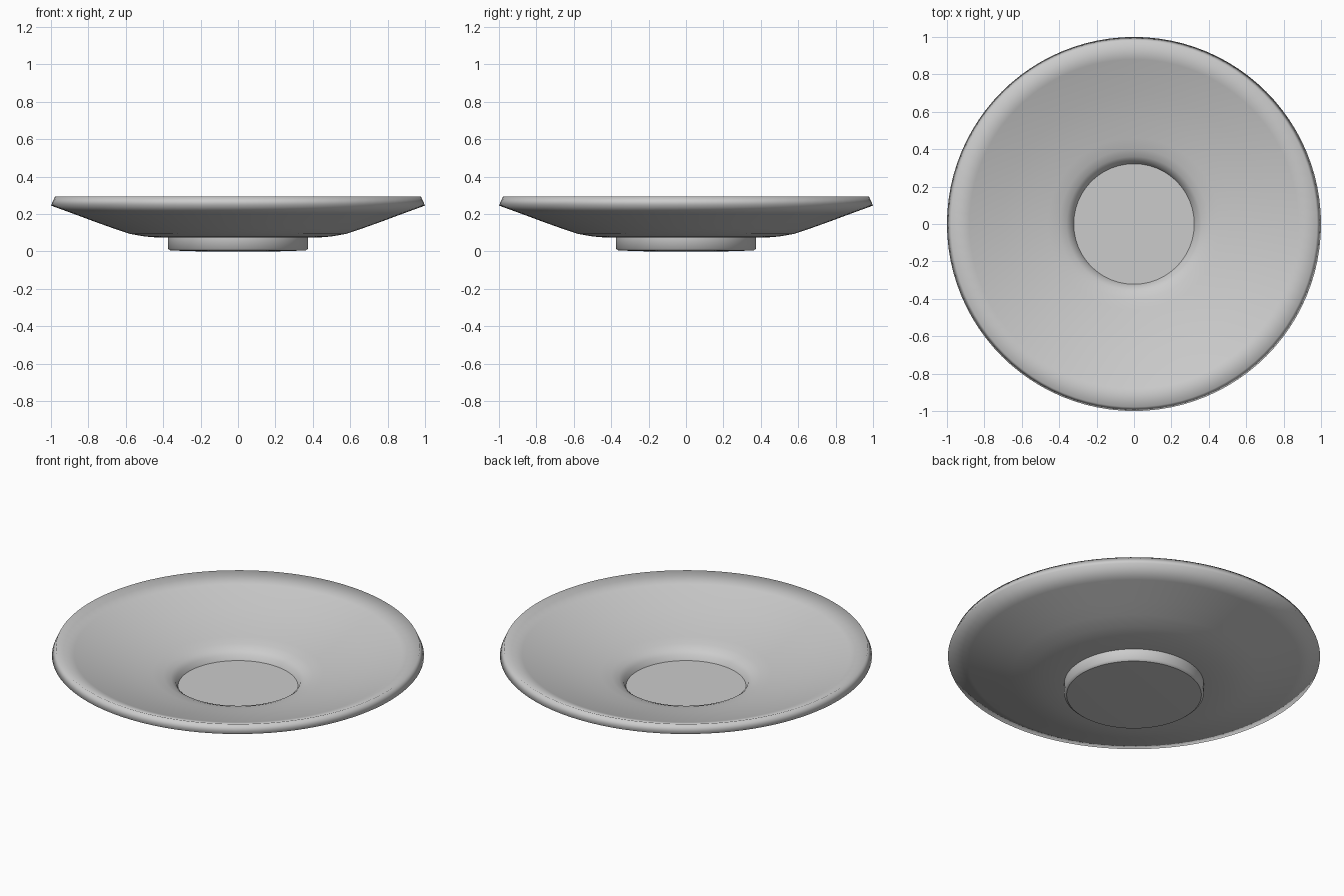
import bpy
import bmesh
import math

cube = bpy.data.objects.get("Cube")
if cube:
    bpy.data.objects.remove(cube, do_unlink=True)

SEGMENTS = 96

glaze = bpy.data.materials.new("light grey glaze")
glaze.use_nodes = True
GREY = (0.6, 0.6, 0.6, 1)
glaze.diffuse_color = GREY
glaze.node_tree.nodes["Principled BSDF"].inputs["Base Color"].default_value = GREY

# Radius and height, from the underside centre over the rim to the well
foot = [(0.2, 0.0), (0.362, 0.005), (0.375, 0.015), (0.375, 0.073)]
underside = [(0.42, 0.073), (0.5, 0.08), (0.58, 0.094), (0.66, 0.121),
             (0.75, 0.153), (0.89, 0.205)]
rim = [(1.0, 0.245), (0.978, 0.294)]
bowl = [(0.88, 0.258), (0.7, 0.2), (0.55, 0.16), (0.46, 0.142),
        (0.4, 0.129), (0.36, 0.114), (0.335, 0.094), (0.322, 0.064)]
profile = foot + underside + rim + bowl


def ring(bm, radius, height):
    angles = (2 * math.pi * i / SEGMENTS for i in range(SEGMENTS))
    return [bm.verts.new((radius * math.cos(a), radius * math.sin(a), height))
            for a in angles]


# Revolve the profile and close both ends with flat discs
bm = bmesh.new()
rings = [ring(bm, r, z) for r, z in profile]
for low, high in zip(rings, rings[1:]):
    for i in range(SEGMENTS):
        j = (i + 1) % SEGMENTS
        bm.faces.new((low[i], low[j], high[j], high[i]))
base = bm.faces.new(rings[0][::-1])
well = bm.faces.new(rings[-1])
bmesh.ops.recalc_face_normals(bm, faces=bm.faces[:])

# Soft shading everywhere except around the well and the foot edges
for face in bm.faces:
    face.smooth = True
for sharp_ring in (rings[1], rings[3], rings[-1]):
    members = set(sharp_ring)
    for edge in bm.edges:
        if members.issuperset(edge.verts):
            edge.smooth = False

mesh = bpy.data.meshes.new("saucer")
bm.to_mesh(mesh)
bm.free()
mesh.materials.append(glaze)
saucer = bpy.data.objects.new("saucer", mesh)
bpy.context.collection.objects.link(saucer)
